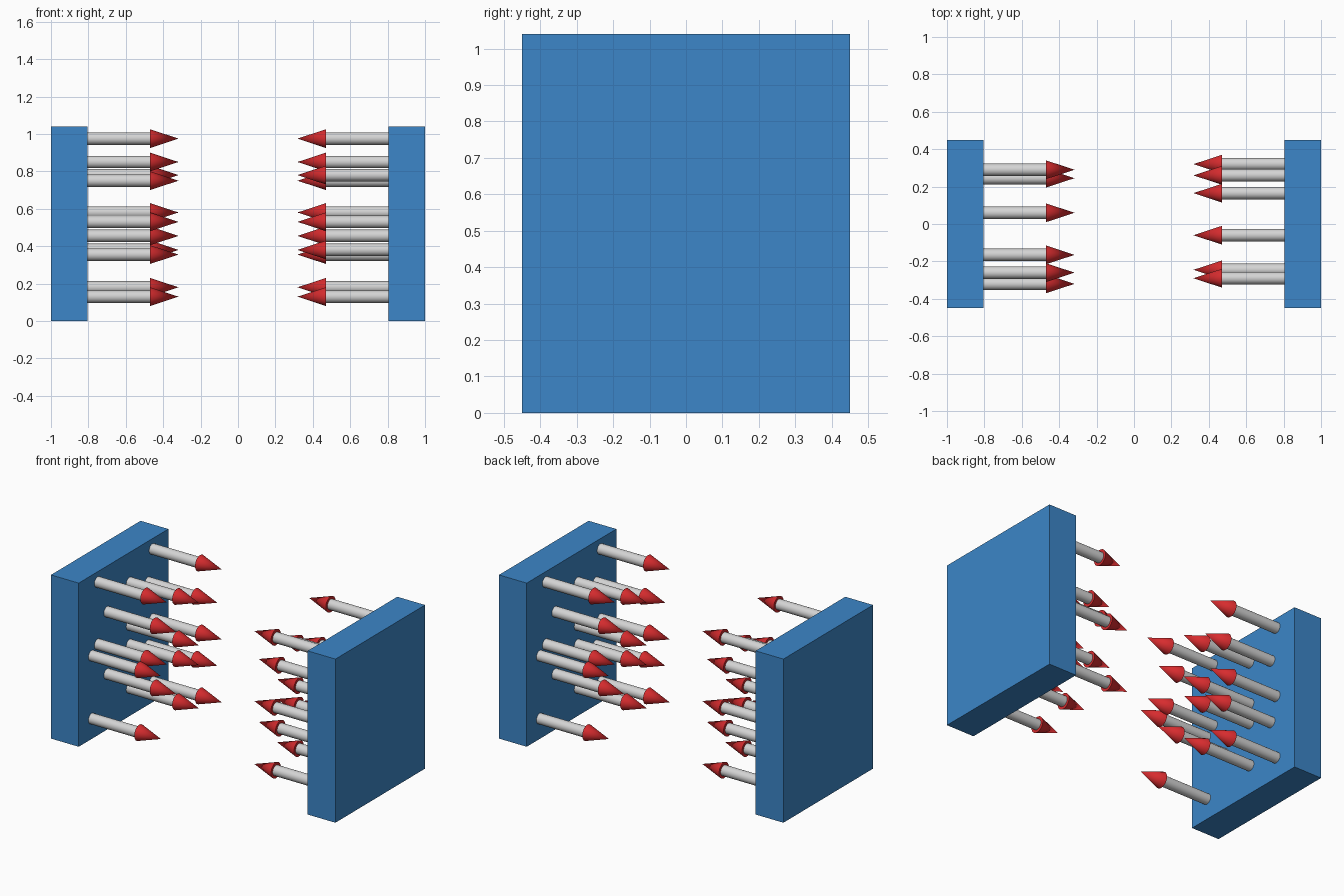
import bpy, math
from mathutils import Matrix

if "Cube" in bpy.data.objects:
    bpy.data.objects.remove(bpy.data.objects["Cube"])


def material(name, rgb):
    m = bpy.data.materials.new(name)
    m.diffuse_color = (*rgb, 1)
    m.use_nodes = True
    m.node_tree.nodes["Principled BSDF"].inputs["Base Color"].default_value = m.diffuse_color
    return m


BLUE = material("blue", (0.045, 0.24, 0.58))
GREY = material("light_grey", (0.66, 0.66, 0.66))
RED = material("red", (0.68, 0.025, 0.028))

# Spike positions (y, z) on the left wall
SPIKES = [(0.29, 0.975), (-0.26, 0.975), (0.06, 0.85), (0.245, 0.78),
          (-0.165, 0.75), (-0.26, 0.58), (0.06, 0.58), (0.29, 0.53),
          (-0.32, 0.53), (0.06, 0.455), (0.245, 0.38), (-0.165, 0.355),
          (0.06, 0.18), (0.29, 0.13), (-0.32, 0.13)]


def finish(name, mat, smooth=False):
    ob = bpy.context.object
    ob.name = name
    ob.data.materials.append(mat)
    if smooth:
        bpy.ops.object.shade_smooth_by_angle(angle=math.radians(40))


def x_cone(name, mat, side, x0, x1, y, z, r0, r1):
    """Round part running from x0 to x1, turned half round for the right wall."""
    bpy.ops.mesh.primitive_cone_add(
        vertices=32, radius1=r0, radius2=r1, depth=x1 - x0,
        location=(-side * (x0 + x1) / 2, -side * y, z),
        rotation=(0, -side * math.pi / 2, 0))
    finish(name, mat, True)


# side -1 is the left wall, +1 the right wall (a half turn about z)
for side, label in ((-1, "left"), (1, "right")):
    # Wall slab
    bpy.ops.mesh.primitive_cube_add(size=1, location=(side * 0.9025, 0, 0.52))
    bpy.context.object.data.transform(Matrix.Diagonal((0.195, 0.9, 1.04, 1)))
    finish(label + "_wall", BLUE)
    # Spikes: rod and pointed tip
    for i, (y, z) in enumerate(SPIKES):
        x_cone(f"{label}_rod_{i}", GREY, side, -0.83, -0.465, y, z, 0.033, 0.033)
        x_cone(f"{label}_tip_{i}", RED, side, -0.47, -0.318, y, z, 0.05, 0)
